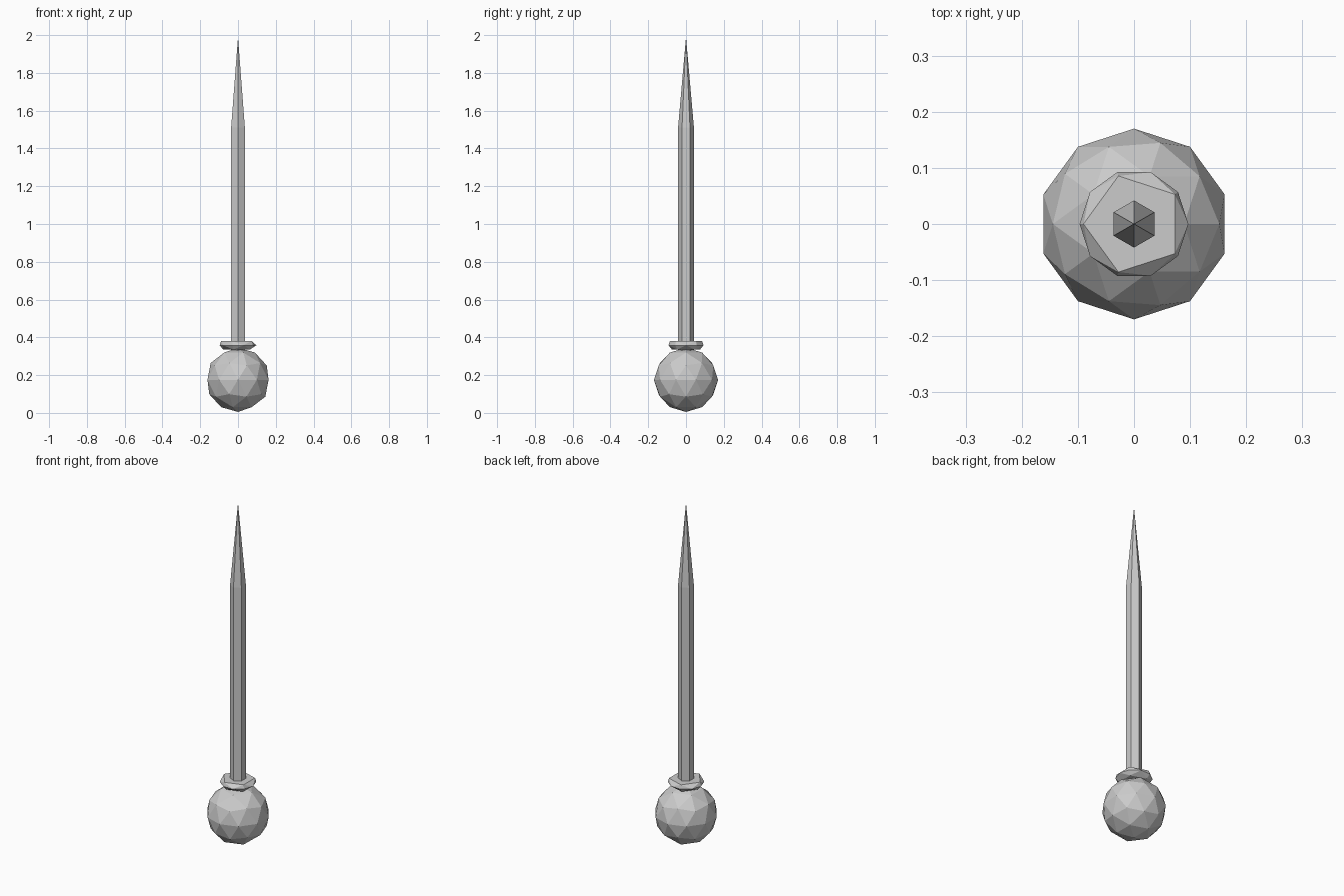
import bpy, bmesh
from math import cos, sin, radians

if "Cube" in bpy.data.objects:
    bpy.data.objects.remove(bpy.data.objects["Cube"])


def ring(n, r, z, start):
    return [(r * cos(radians(start + 360 * i / n)), r * sin(radians(start + 360 * i / n)), z) for i in range(n)]


def hull(name, points):
    bm = bmesh.new()
    for p in points:
        bm.verts.new(p)
    bmesh.ops.convex_hull(bm, input=bm.verts[:])
    bmesh.ops.dissolve_limit(bm, angle_limit=radians(0.5), verts=bm.verts[:], edges=bm.edges[:])
    bmesh.ops.recalc_face_normals(bm, faces=bm.faces[:])
    mesh = bpy.data.meshes.new(name)
    bm.to_mesh(mesh)
    bm.free()
    obj = bpy.data.objects.new(name, mesh)
    bpy.context.collection.objects.link(obj)
    return obj


# Faceted ball pommel
bpy.ops.mesh.primitive_ico_sphere_add(subdivisions=2, radius=0.17, location=(0, 0, 0.175))
bpy.context.object.name = "ball"

# Faceted collar: pentagon top, wider middle, narrower underside
hull("collar", ring(5, 0.09, 0.38, 36) + ring(10, 0.097, 0.358, 0) + ring(5, 0.078, 0.335, 36))

# Hexagonal shaft tapering to a point
hull("shaft", ring(6, 0.042, 0.3, 30) + ring(6, 0.042, 1.51, 30) + [(0, 0, 1.99)])
